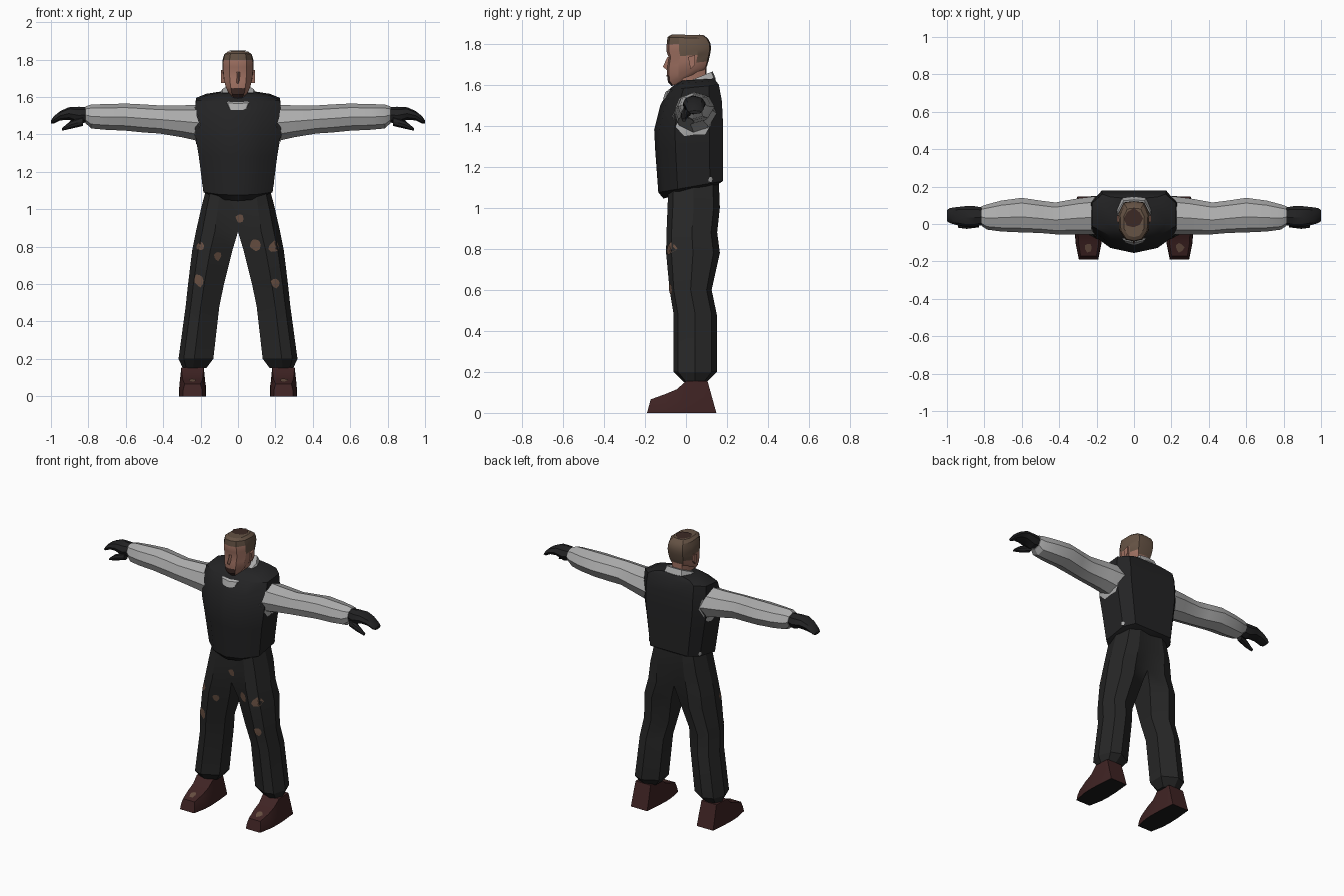
import bpy, bmesh, math, random
from mathutils import Vector
from mathutils.bvhtree import BVHTree

if "Cube" in bpy.data.objects:
    bpy.data.objects.remove(bpy.data.objects["Cube"])

random.seed(4)
COLOURS = {
    "skin": (0.36, 0.17, 0.125), "hair": (0.13, 0.085, 0.058), "dark_hair": (0.045, 0.022, 0.018),
    "vest_black": (0.017, 0.017, 0.018), "trouser_black": (0.020, 0.020, 0.020),
    "shirt_grey": (0.42, 0.42, 0.42), "glove_black": (0.016, 0.016, 0.017),
    "boot_brown": (0.050, 0.017, 0.017), "sole_black": (0.010, 0.010, 0.010),
    "worn_tan": (0.14, 0.08, 0.055),
}
MATS = {}
for key, col in COLOURS.items():
    MATS[key] = bpy.data.materials.new(key)
    MATS[key].diffuse_color = (*col, 1)


def finish(name, bm, mats, rule=None, angle=30):
    """Turn a bmesh into a named object, colouring faces by an optional rule."""
    bm.normal_update()
    if rule:
        for f in bm.faces:
            f.material_index = rule(f.calc_center_median(), f.normal)
    me = bpy.data.meshes.new(name)
    bm.to_mesh(me)
    tree = BVHTree.FromBMesh(bm)
    bm.free()
    ob = bpy.data.objects.new(name, me)
    bpy.context.collection.objects.link(ob)
    for m in mats:
        me.materials.append(MATS[m])
    bpy.ops.object.select_all(action='DESELECT')
    ob.select_set(True)
    bpy.context.view_layer.objects.active = ob
    bpy.ops.object.shade_smooth_by_angle(angle=math.radians(angle))
    return tree


def loft(name, rings, mats, mirror=False, rule=None, angle=30):
    """Skin a list of equal point rings, cap both ends, optionally mirror in x."""
    bm = bmesh.new()
    for side in ((1, -1) if mirror else (1,)):
        vs = [[bm.verts.new((p[0] * side, p[1], p[2])) for p in r] for r in rings]
        n = len(vs[0])
        for a, b in zip(vs, vs[1:]):
            for i in range(n):
                bm.faces.new((a[i], a[(i + 1) % n], b[(i + 1) % n], b[i]))
        bm.faces.new(vs[0])
        bm.faces.new(vs[-1])
    # remove inner walls on the centre plane and weld the halves
    if mirror:
        inner = [f for f in bm.faces if all(abs(v.co.x) < 1e-5 for v in f.verts)]
        bmesh.ops.delete(bm, geom=inner, context='FACES')
        bmesh.ops.remove_doubles(bm, verts=bm.verts[:], dist=1e-5)
    bmesh.ops.recalc_face_normals(bm, faces=bm.faces[:])
    return finish(name, bm, mats, rule, angle)


def body_ring(hw, yf, yb, zf, zb, shape):
    """Left-right symmetric ring around z; z tilts from front to back."""
    full = shape + [(-x, t) for x, t in shape[-2:0:-1]]
    return [(x * hw, yf + t * (yb - yf), zf + t * (zb - zf)) for x, t in full]


def arm_ring(x, yf, yb, zb, zt):
    """Eight-sided ring around x."""
    shape = [(0, .5), (.12, .85), (.45, 1), (.85, .85), (1, .5), (.82, .12), (.45, 0), (.1, .18)]
    return [(x, yf + a * (yb - yf), zb + b * (zt - zb)) for a, b in shape]


def patch(name, tree, centre, ru, rv, direction, mat, sides=9):
    """Thin irregular plate projected on a surface along a direction."""
    d = Vector(direction)
    u = Vector((0, 1, 0)) if abs(d.x) > .5 else Vector((1, 0, 0))
    v = Vector((0, 1, 0)) if abs(d.z) > .5 else Vector((0, 0, 1))
    bm = bmesh.new()

    def drop(p):
        hit, normal, _, _ = tree.ray_cast(p - d, d)
        return bm.verts.new((hit or p) - d * .004)
    c = Vector(centre)
    wob = [random.uniform(.75, 1.15) for _ in range(sides)]
    rows = []
    for k in (.5, 1):
        rows.append([drop(c + k * w * (u * ru * math.cos(i * math.tau / sides) + v * rv * math.sin(i * math.tau / sides)))
                     for i, w in enumerate(wob)])
    mid = drop(c)
    for i in range(sides):
        j = (i + 1) % sides
        bm.faces.new((mid, rows[0][i], rows[0][j]))
        bm.faces.new((rows[0][i], rows[1][i], rows[1][j], rows[0][j]))
    bm.normal_update()
    for f in bm.faces:
        if f.normal.dot(d) > 0:
            f.normal_flip()
    finish(name, bm, [mat])


# Vest: wedge-fronted torso with a sloped hem
TORSO = [(0, 0), (.55, .08), (1, .3), (1, .8), (.75, 1), (0, 1)]
vest = loft("vest", [body_ring(*r, TORSO) for r in (
    (.13, -.11, .15, 1.045, 1.11), (.185, -.135, .18, 1.075, 1.13), (.21, -.15, .18, 1.28, 1.3),
    (.228, -.155, .18, 1.38, 1.42), (.23, -.125, .175, 1.5, 1.52), (.225, -.085, .16, 1.575, 1.60),
    (.17, -.05, .145, 1.605, 1.62), (.10, -.03, .14, 1.62, 1.63))], ["vest_black"])

# Shirt showing at the armholes and side seam
for s, side in ((1, "left"), (-1, "right")):
    patch(side + "_armhole", vest, (0, .045, 1.45), .10, .11, (-s, 0, 0), "shirt_grey", 12)
    patch(side + "_seam_gap", vest, (0, .12, 1.14), .012, .015, (-s, 0, 0), "shirt_grey", 5)

# Collar: low in front, high at the nape
HEAD = [(0, 0), (.55, .05), (.95, .28), (1, .7), (.65, .97), (0, 1)]
loft("collar", [body_ring(*r, HEAD) for r in (
    (.075, -.112, .12, 1.53, 1.55), (.10, -.10, .145, 1.565, 1.63), (.085, -.065, .13, 1.585, 1.665))],
    ["shirt_grey"])

# Neck and head
loft("neck", [body_ring(*r, HEAD) for r in (
    (.055, -.078, .10, 1.55, 1.6), (.055, -.05, .10, 1.62, 1.70))], ["skin"])


def head_colour(c, n):
    if c.z < 1.632 and c.y < -.055:
        return 2
    if c.z > 1.795 or (c.z > 1.735 and c.y > -.04) or (c.z > 1.69 and c.y > .075):
        return 1
    return 0


head = loft("head", [body_ring(*r, HEAD) for r in (
    (.045, -.07, .08, 1.593, 1.665), (.058, -.088, .095, 1.612, 1.675), (.070, -.092, .102, 1.645, 1.69),
    (.079, -.092, .11, 1.69, 1.715), (.083, -.085, .118, 1.735, 1.75), (.084, -.094, .122, 1.76, 1.775),
    (.082, -.094, .12, 1.797, 1.80), (.074, -.09, .108, 1.832, 1.825), (.055, -.07, .085, 1.845, 1.842))],
    ["skin", "hair", "dark_hair"], rule=head_colour)
patch("bald_crown", head, (0, .03, 1.8), .05, .05, (0, 0, -1), "dark_hair", 8)
patch("mouth", head, (0, 0, 1.645), .03, .005, (0, 1, 0), "dark_hair", 8)
loft("nose", [[(-.012, -.08, z), (0, y, z), (.012, -.08, z)] for z, y in
              ((1.672, -.094), (1.688, -.113), (1.735, -.09))], ["skin"])
loft("ears", [[(x, y, z) for y, z in ((.01, 1.735), (.045, 1.745), (.045, 1.70), (.022, 1.675))]
              for x in (.07, .09)], ["skin"], mirror=True)

# Sleeves
loft("sleeves", [arm_ring(*r) for r in (
    (.19, -.055, .15, 1.36, 1.56), (.30, -.055, .137, 1.385, 1.555), (.42, -.055, .115, 1.405, 1.555),
    (.50, -.048, .125, 1.41, 1.56), (.60, -.045, .14, 1.42, 1.565), (.71, -.04, .125, 1.425, 1.562),
    (.785, -.03, .105, 1.432, 1.56), (.815, -.01, .095, 1.46, 1.55))], ["shirt_grey"], mirror=True)

# Gloves: palm with joined fingers, plus thumb
loft("gloves", [arm_ring(*r) for r in (
    (.79, 0, .085, 1.47, 1.545), (.85, -.015, .095, 1.455, 1.548), (.905, -.015, .095, 1.478, 1.545),
    (.95, -.005, .09, 1.475, 1.525), (.985, .005, .085, 1.457, 1.497), (1.0, .015, .075, 1.458, 1.474))],
    ["glove_black"], mirror=True)
loft("thumbs", [arm_ring(*r) for r in (
    (.83, -.018, .03, 1.445, 1.495), (.895, -.026, .008, 1.43, 1.472), (.94, -.02, 0, 1.42, 1.435))],
    ["glove_black"], mirror=True)


# Trousers: each leg runs up to meet its mirror image at the crotch
def leg_ring(z, xi, xo, yf, yb, a):
    shape = [(0, a), (0, .5), (0, 1 - a), (.5, 1), (.85, .88), (1, .5), (.85, .1), (.55, 0)]
    return [(xi + x * (xo - xi), yf + t * (yb - yf), z) for x, t in shape]


trousers = loft("trousers", [leg_ring(*r) for r in (
    (1.13, 0, .165, -.085, .16, .04), (1.0, 0, .198, -.09, .165, .04), (.88, 0, .225, -.095, .152, .1),
    (.78, .03, .245, -.097, .165, .2), (.60, .075, .267, -.08, .125, .25), (.48, .10, .28, -.06, .15, .25),
    (.20, .132, .318, -.06, .15, .25), (.15, .17, .295, -.01, .10, .25))], ["trouser_black"], mirror=True)
for i, (x, z, r) in enumerate(((.01, .95, .022), (-.20, .80, .022), (.09, .81, .03), (.19, .80, .026),
                               (-.11, .75, .021), (-.208, .62, .03), (.20, .605, .027))):
    patch("worn_patch_%d" % (i + 1), trousers, (x, 0, z), r, r * 1.15, (0, 1, 0), "worn_tan")


# Boots: wedge sections from toe to heel with a dark sole
def boot_ring(yb, yt, hb, ht, h):
    return [(.243 + x, y, z) for x, y, z in (
        (-hb, yb, 0), (hb, yb, 0), (hb * .97, (yb + yt) / 2, h * .5), (ht, yt, h),
        (-ht, yt, h), (-hb * .97, (yb + yt) / 2, h * .5))]


boots = loft("boots", [boot_ring(*r) for r in (
    (-.19, -.172, .052, .042, .066), (-.10, -.10, .07, .054, .092), (-.04, -.045, .073, .056, .115),
    (.04, 0, .07, .06, .155), (.148, .105, .06, .055, .155))], ["boot_brown", "sole_black"], mirror=True,
    rule=lambda c, n: 1 if n.z < -.8 else 0)
for s, side in ((1, "left"), (-1, "right")):
    patch(side + "_toe_scuff", boots, (s * .245, -.125, .1), .022, .025, (0, 0, -1), "worn_tan", 7)

for m in bpy.data.materials:
    if m.users and not m.is_grease_pencil:
        m.use_nodes = True
        m.node_tree.nodes["Principled BSDF"].inputs["Base Color"].default_value = m.diffuse_color
